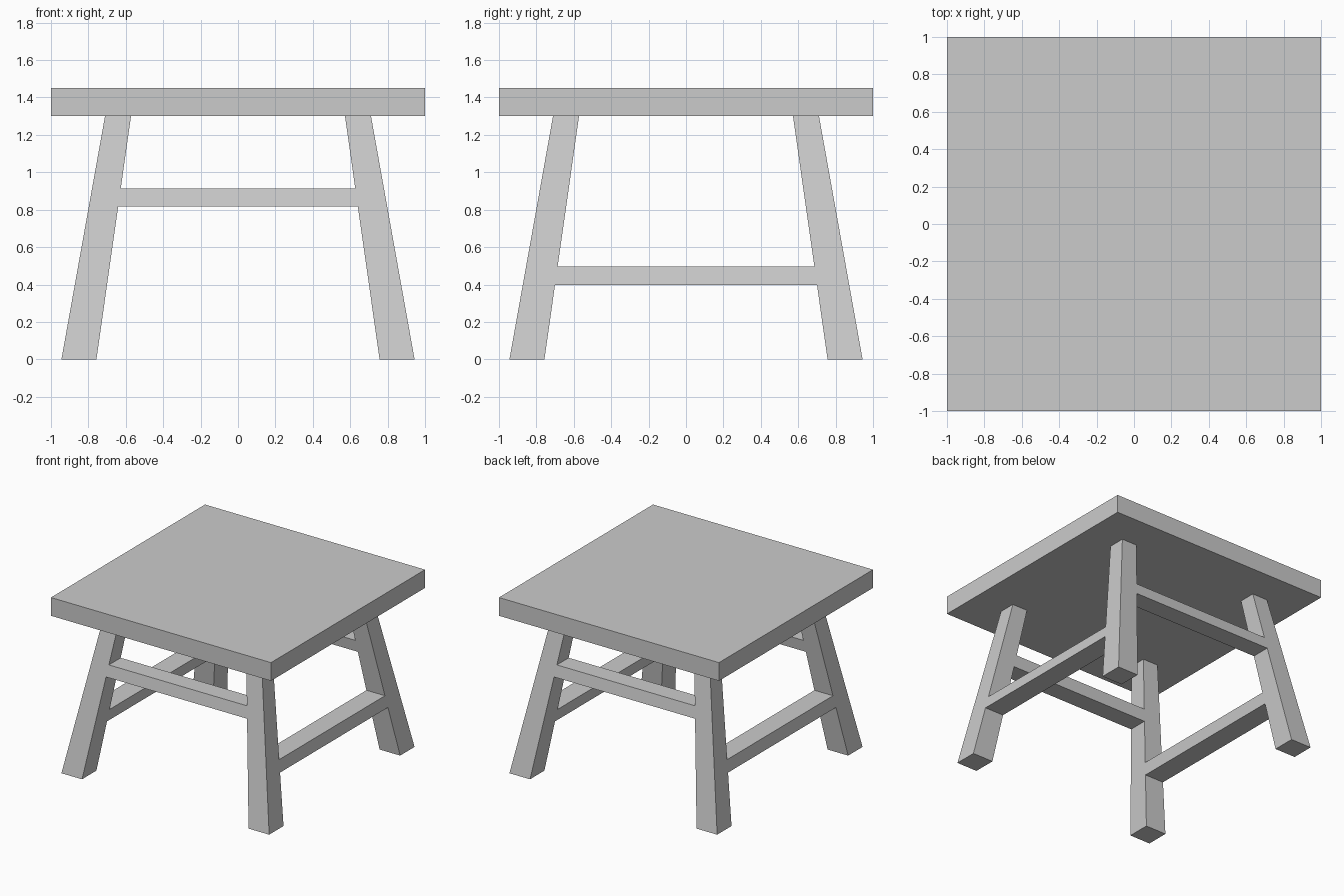
import bpy, bmesh

if "Cube" in bpy.data.objects:
    bpy.data.objects.remove(bpy.data.objects["Cube"])

LEG_H = 1.30
TOP_H = 1.45


def outer(z):
    return 0.944 + (0.711 - 0.944) * z / LEG_H


def inner(z):
    return 0.757 + (0.572 - 0.757) * z / LEG_H


def rect(x0, x1, y0, y1, z):
    return [(x0, y0, z), (x1, y0, z), (x1, y1, z), (x0, y1, z)]


def frustum(name, low, high):
    """Closed six-sided solid between two rectangles."""
    bm = bmesh.new()
    a = [bm.verts.new(p) for p in low]
    b = [bm.verts.new(p) for p in high]
    bm.faces.new(a[::-1])
    bm.faces.new(b)
    for i in range(4):
        j = (i + 1) % 4
        bm.faces.new((a[i], a[j], b[j], b[i]))
    bmesh.ops.recalc_face_normals(bm, faces=bm.faces)
    mesh = bpy.data.meshes.new(name)
    bm.to_mesh(mesh)
    bm.free()
    obj = bpy.data.objects.new(name, mesh)
    bpy.context.collection.objects.link(obj)
    return obj


# Square table top
frustum("table_top", rect(-1, 1, -1, 1, LEG_H), rect(-1, 1, -1, 1, TOP_H))

# Four splayed, tapered legs
for sy, fb in ((-1, "front"), (1, "back")):
    for sx, lr in ((-1, "left"), (1, "right")):
        ends = [rect(sx * inner(z), sx * outer(z), sy * inner(z), sy * outer(z), z)
                for z in (0, LEG_H)]
        frustum(f"{fb}_{lr}_leg", *ends)

# High stretchers front and back, flush with the sloping leg faces
for s, side in ((-1, "front"), (1, "back")):
    frustum(f"{side}_stretcher",
            *[rect(-inner(z), inner(z), s * inner(z), s * outer(z), z)
              for z in (0.816, 0.912)])

# Low stretchers left and right
for s, side in ((-1, "left"), (1, "right")):
    frustum(f"{side}_stretcher",
            *[rect(s * inner(z), s * outer(z), -inner(z), inner(z), z)
              for z in (0.398, 0.495)])
